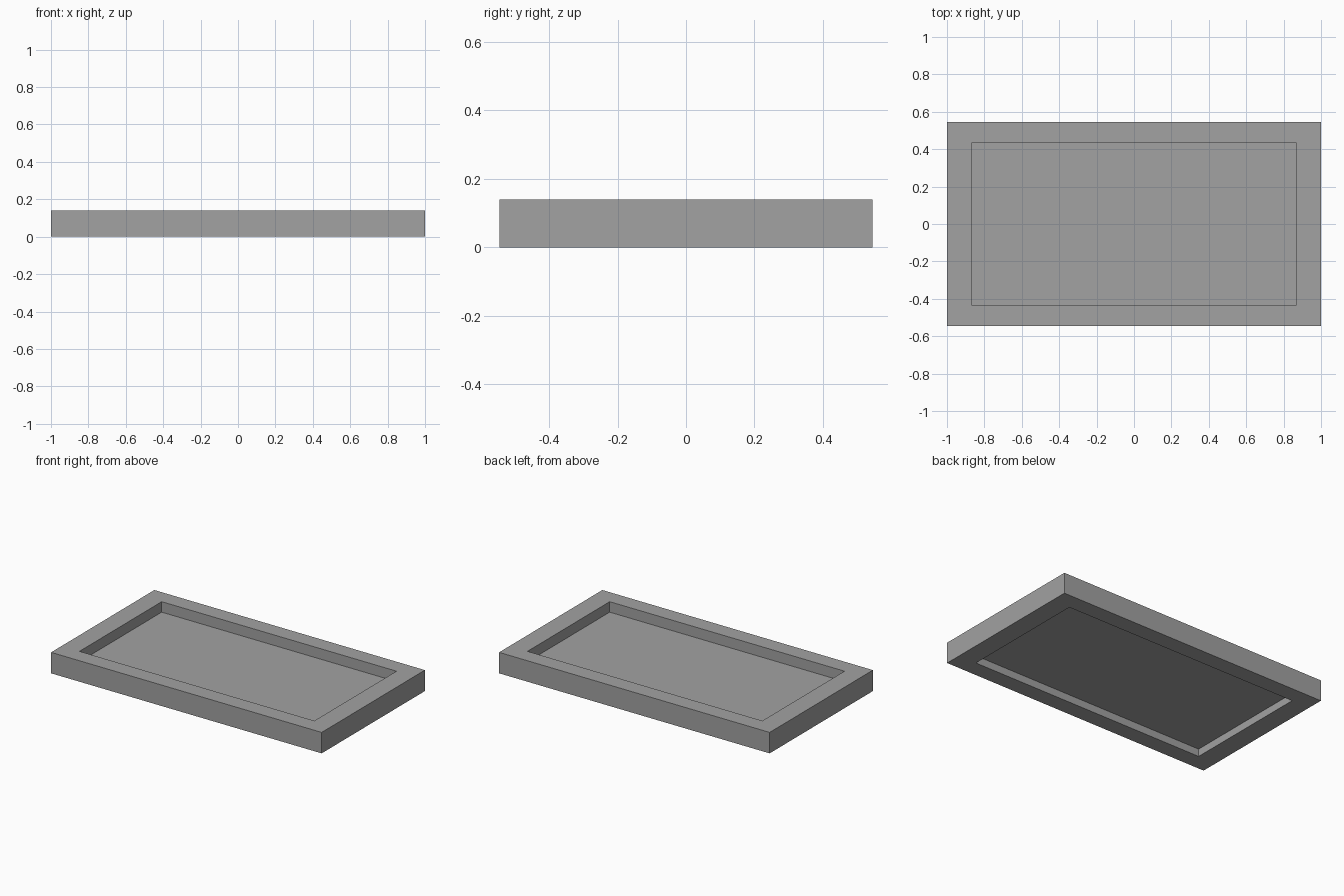
import bpy
import bmesh

cube = bpy.data.objects.get("Cube")
if cube:
    bpy.data.objects.remove(cube, do_unlink=True)

# Overall sizes
HEIGHT = 0.14
OUTER = (1.0, 0.545)
INNER = (0.868, 0.434)
PANEL_BOTTOM, PANEL_TOP = 0.05, 0.07

grey = bpy.data.materials.new("plain grey")
grey.use_nodes = True
colour = (0.36, 0.36, 0.36, 1)
grey.diffuse_color = colour
grey.node_tree.nodes["Principled BSDF"].inputs["Base Color"].default_value = colour


def finish(bm, name):
    bmesh.ops.recalc_face_normals(bm, faces=bm.faces)
    mesh = bpy.data.meshes.new(name)
    bm.to_mesh(mesh)
    bm.free()
    mesh.materials.append(grey)
    obj = bpy.data.objects.new(name, mesh)
    bpy.context.collection.objects.link(obj)
    return obj


def ring(bm, half, z):
    x, y = half
    return [bm.verts.new((sx * x, sy * y, z))
            for sx, sy in ((-1, -1), (1, -1), (1, 1), (-1, 1))]


# Rectangular frame: a closed square section carried round four mitred corners
bm = bmesh.new()
section = [ring(bm, OUTER, 0), ring(bm, OUTER, HEIGHT),
           ring(bm, INNER, HEIGHT), ring(bm, INNER, 0)]
for k, a in enumerate(section):
    b = section[(k + 1) % len(section)]
    for i in range(4):
        j = (i + 1) % 4
        bm.faces.new((a[i], a[j], b[j], b[i]))
finish(bm, "frame")

# Thin panel recessed between the frame walls
bm = bmesh.new()
bmesh.ops.create_cube(bm, size=1)
bmesh.ops.scale(bm, vec=(2 * INNER[0], 2 * INNER[1], PANEL_TOP - PANEL_BOTTOM),
                verts=bm.verts)
panel = finish(bm, "recessed_panel")
panel.location.z = (PANEL_TOP + PANEL_BOTTOM) / 2
